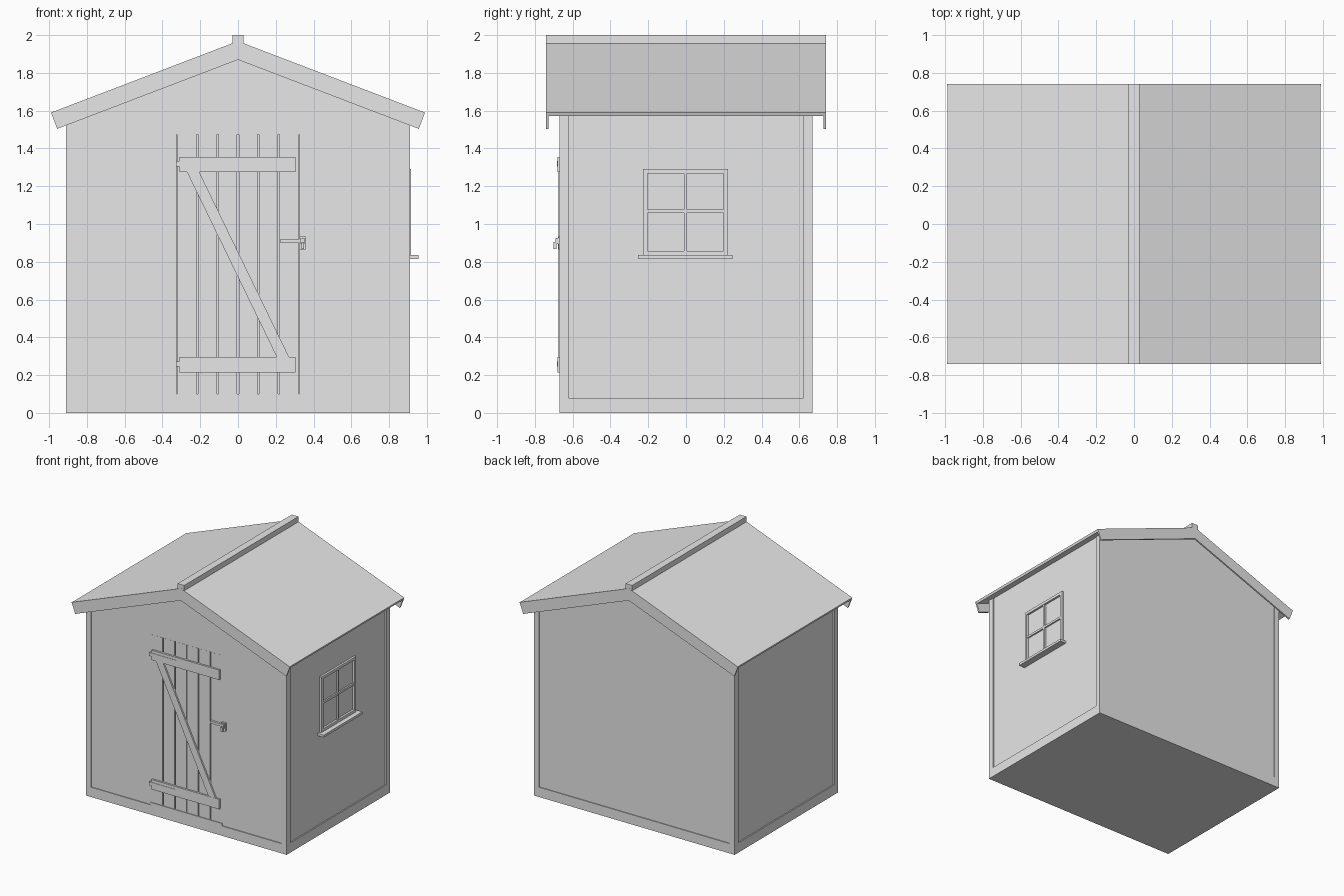
import bpy
import bmesh
from mathutils import Vector

cube = bpy.data.objects.get("Cube")
if cube:
    bpy.data.objects.remove(cube, do_unlink=True)

grey = bpy.data.materials.new("plain_grey")
grey.use_nodes = True
grey.diffuse_color = (0.8, 0.8, 0.8, 1)
grey.node_tree.nodes["Principled BSDF"].inputs["Base Color"].default_value = (0.8, 0.8, 0.8, 1)


def prism(name, outline, y0, y1):
    """Extrude an outline of (x, z) points from y0 to y1."""
    bm = bmesh.new()
    face = bm.faces.new([bm.verts.new((x, y0, z)) for x, z in outline])
    ext = bmesh.ops.extrude_face_region(bm, geom=[face])
    moved = [v for v in ext["geom"] if isinstance(v, bmesh.types.BMVert)]
    bmesh.ops.translate(bm, verts=moved, vec=Vector((0, y1 - y0, 0)))
    bmesh.ops.recalc_face_normals(bm, faces=bm.faces)
    mesh = bpy.data.meshes.new(name)
    bm.to_mesh(mesh)
    bm.free()
    mesh.materials.append(grey)
    obj = bpy.data.objects.new(name, mesh)
    bpy.context.collection.objects.link(obj)
    return obj


def box(name, x0, x1, y0, y1, z0, z1):
    return prism(name, [(x0, z0), (x1, z0), (x1, z1), (x0, z1)], y0, y1)


# Overall sizes
HALF_X, HALF_Y, BASE_TOP = 0.91, 0.67, 0.08
WALL_X, WALL_Y = 0.9, 0.663
APEX, SLOPE = 1.968, 0.382
DOOR_X, DOOR_Z0, DOOR_Z1 = 0.325, 0.1, 1.475


def chevron(depth, end_x):
    """Gable-shaped band with ends cut square to the slope."""
    drop = depth * (1 + SLOPE ** 2) ** 0.5
    inner_x = end_x - depth * SLOPE / (1 + SLOPE ** 2) ** 0.5

    def top(x):
        return APEX - SLOPE * x
    return [(-end_x, top(end_x)), (0, APEX), (end_x, top(end_x)),
            (inner_x, top(inner_x) - drop), (0, APEX - drop),
            (-inner_x, top(inner_x) - drop)]


# Base and gabled walls
box("base", -HALF_X, HALF_X, -HALF_Y, HALF_Y, 0, BASE_TOP)
under = APEX - 0.018
walls = prism("walls", [(-WALL_X, BASE_TOP), (WALL_X, BASE_TOP),
                        (WALL_X, under - SLOPE * WALL_X), (0, under),
                        (-WALL_X, under - SLOPE * WALL_X)], -WALL_Y, WALL_Y)

# Recess in the front wall that holds the door
cutter = box("door_cutter", -DOOR_X, DOOR_X, -0.8, -WALL_Y + 0.03, DOOR_Z0, DOOR_Z1)
cutter.hide_render = True
cut = walls.modifiers.new("door_recess", 'BOOLEAN')
cut.operation = 'DIFFERENCE'
cut.solver = 'EXACT'
cut.object = cutter
bpy.context.view_layer.objects.active = walls
bpy.ops.object.modifier_apply(modifier=cut.name)
bpy.data.objects.remove(cutter, do_unlink=True)

# Corner posts
for sx, side in ((-1, "right"), (1, "left")):
    for sy, end in ((-1, "front"), (1, "back")):
        xs = sorted((sx * HALF_X, sx * 0.865))
        ys = sorted((sy * HALF_Y, sy * 0.622))
        box(f"{end}_{side}_post", *xs, *ys, BASE_TOP, 1.6)

# Roof, gable boards and ridge cap
prism("roof", chevron(0.02, 0.988), -0.735, 0.735)
for sy, end in ((-1, "front"), (1, "back")):
    prism(f"{end}_gable_board", chevron(0.092, 0.99), *sorted((sy * 0.729, sy * 0.742)))
box("ridge_cap", -0.03, 0.03, -0.74, 0.74, 1.953, 2.0)

# Door planks and threshold
edges = [-DOOR_X, -0.217, -0.108, 0, 0.108, 0.217, DOOR_X]
for i, (a, b) in enumerate(zip(edges, edges[1:])):
    left = a + (0.004 if i else 0.001)
    right = b - (0.004 if i < 5 else 0.001)
    box(f"door_plank_{i + 1}", left, right, -WALL_Y - 0.001, -WALL_Y + 0.03, DOOR_Z0, DOOR_Z1)
box("threshold", -DOOR_X, DOOR_X, -HALF_Y, -0.64, BASE_TOP, DOOR_Z0)

# Door ledges, hinges and diagonal brace
for label, z in (("lower", 0.215), ("upper", 1.275)):
    box(f"{label}_ledge", -0.31, 0.305, -0.679, -0.655, z, z + 0.081)
    box(f"{label}_hinge_strap", -0.325, -0.085, -0.682, -0.676, z + 0.03, z + 0.058)
    box(f"{label}_hinge_pin", -0.328, -0.308, -0.682, -0.66, z + 0.03, z + 0.058)
prism("diagonal_brace", [(-0.27, 1.275), (0.205, 0.296), (0.27, 0.296), (-0.205, 1.275)],
      -0.677, -0.655)

# Door latch
box("latch_bar", 0.225, 0.345, -0.682, -0.66, 0.9, 0.92)
box("latch_plate", 0.325, 0.358, -0.676, -0.66, 0.865, 0.933)
box("latch_staple", 0.332, 0.352, -0.69, -0.67, 0.893, 0.927)
box("latch_knob", 0.335, 0.349, -0.702, -0.685, 0.868, 0.905)

# Window frame, bars and sill on the left wall
Y0, Y1, Z0, Z1, BAR = -0.228, 0.222, 0.835, 1.29, 0.023
mid_y, mid_z = (Y0 + Y1) / 2, 1.067
for name, ya, yb in (("front", Y0, Y0 + BAR), ("back", Y1 - BAR, Y1)):
    box(f"window_{name}_stile", 0.89, 0.917, ya, yb, Z0, Z1)
box("window_top_rail", 0.89, 0.917, Y0 + BAR, Y1 - BAR, Z1 - BAR, Z1)
box("window_bottom_rail", 0.89, 0.917, Y0 + BAR, Y1 - BAR, Z0, Z0 + BAR)
box("window_upright_bar", 0.89, 0.913, mid_y - 0.008, mid_y + 0.008, Z0 + BAR, Z1 - BAR)
box("window_cross_bar", 0.89, 0.912, Y0 + BAR, Y1 - BAR, mid_z - 0.009, mid_z + 0.009)
box("window_sill", 0.89, 0.955, -0.253, 0.247, 0.815, Z0)
